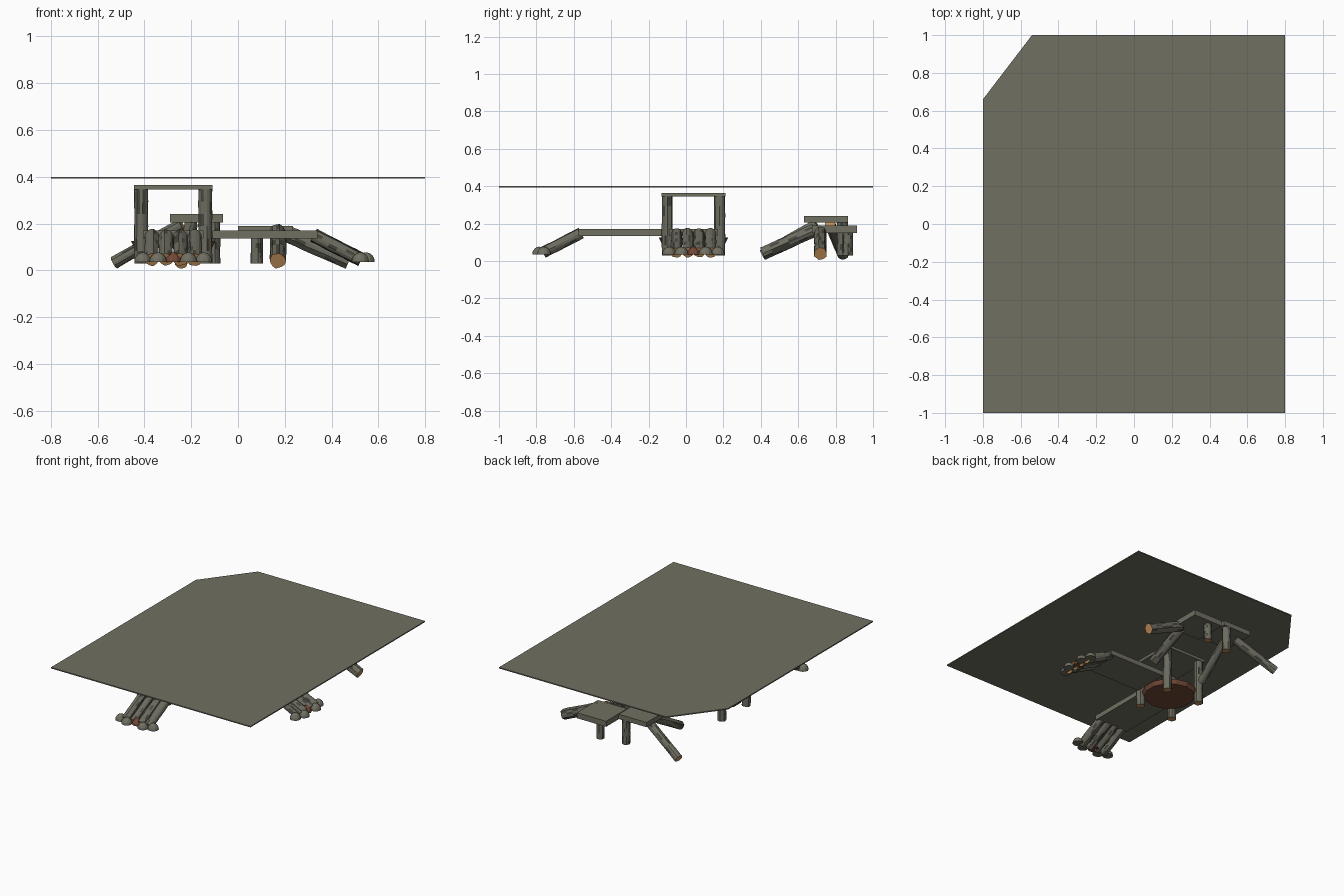
import bpy, bmesh, math, random
from mathutils import Vector, Matrix

if "Cube" in bpy.data.objects:
    bpy.data.objects.remove(bpy.data.objects["Cube"])

random.seed(4)


def mat(name, rgb):
    m = bpy.data.materials.new(name)
    m.diffuse_color = (*rgb, 1)
    m.use_nodes = True
    m.node_tree.nodes["Principled BSDF"].inputs["Base Color"].default_value = m.diffuse_color
    return m


GREY = mat("grey_wood", (0.165, 0.16, 0.122))
BARK = mat("grey_bark", (0.15, 0.148, 0.115))
DARK = mat("dark_bark", (0.06, 0.06, 0.046))
TAN = mat("cut_wood", (0.52, 0.27, 0.10))
BROWN = mat("red_brown", (0.17, 0.065, 0.038))


def finish(bm, name, mats):
    bmesh.ops.recalc_face_normals(bm, faces=bm.faces)
    me = bpy.data.meshes.new(name)
    bm.to_mesh(me)
    bm.free()
    for m in mats:
        me.materials.append(m)
    ob = bpy.data.objects.new(name, me)
    bpy.context.collection.objects.link(ob)
    return ob


def box(name, x0, x1, y0, y1, z0, z1, m=GREY):
    bm = bmesh.new()
    bmesh.ops.create_cube(bm, size=1)
    for v in bm.verts:
        v.co = ((x0 + x1) / 2 + v.co.x * (x1 - x0),
                (y0 + y1) / 2 + v.co.y * (y1 - y0),
                (z0 + z1) / 2 + v.co.z * (z1 - z0))
    return finish(bm, name, [m])


def log(name, a, b, r, sides=14, rings=7):
    """Rough barked log from a to b with pale cut ends."""
    a, b = Vector(a), Vector(b)
    d = b - a
    rot = d.to_track_quat('Z', 'Y').to_matrix()
    groove = [random.choice((1.0, 0.97, 0.9)) for _ in range(sides)]
    bm = bmesh.new()
    loops = []
    for i in range(rings):
        z = d.length * i / (rings - 1)
        loop = []
        for k in range(sides):
            t = 2 * math.pi * k / sides
            rr = r * groove[k] * random.uniform(0.95, 1.04)
            loop.append(bm.verts.new(a + rot @ Vector((rr * math.cos(t), rr * math.sin(t), z))))
        loops.append(loop)
    for lo, hi in zip(loops, loops[1:]):
        for k in range(sides):
            n = (k + 1) % sides
            f = bm.faces.new((lo[k], lo[n], hi[n], hi[k]))
            f.material_index = 1 if random.random() < 0.15 else 0
    for loop in (loops[0], loops[-1]):
        bm.faces.new(loop).material_index = 2
    return finish(bm, name, [BARK, DARK, TAN])


def dome(name, x, y, z, r, h, m):
    """Half ball resting flat at height z."""
    bm = bmesh.new()
    bmesh.ops.create_uvsphere(bm, u_segments=12, v_segments=8, radius=r)
    g = bm.verts[:] + bm.edges[:] + bm.faces[:]
    bmesh.ops.bisect_plane(bm, geom=g, plane_co=(0, 0, 0), plane_no=(0, 0, -1), clear_outer=True)
    bmesh.ops.holes_fill(bm, edges=[e for e in bm.edges if e.is_boundary])
    for v in bm.verts:
        v.co = (x + v.co.x, y + v.co.y, z + v.co.z * h / r)
    return finish(bm, name, [m])


# Large thin cover sheet with one clipped corner
bm = bmesh.new()
outline = [(-0.8, -1), (0.8, -1), (0.8, 1), (-0.54, 1), (-0.8, 0.66)]
face = bm.faces.new([bm.verts.new((x, y, 0.392)) for x, y in outline])
new = bmesh.ops.extrude_face_region(bm, geom=[face])
for v in new['geom']:
    if isinstance(v, bmesh.types.BMVert):
        v.co.z = 0.4
finish(bm, "cover_sheet", [GREY])

# Square tower: top plate on four posts, round brown tray between
CX, CY = -0.277, 0.04
box("tower_top", -0.445, -0.11, -0.13, 0.21, 0.345, 0.365)
for sx in (-1, 1):
    for sy in (-1, 1):
        x, y = CX + sx * 0.137, CY + sy * 0.14
        log("tower_post", (x, y, 0.03), (x, y, 0.347), 0.03)
bm = bmesh.new()
bmesh.ops.create_cone(bm, cap_ends=True, segments=14, radius1=0.17, radius2=0.185, depth=0.03,
                      matrix=Matrix.Translation((CX, CY, 0.11)))
finish(bm, "round_tray", [BROWN])

# Two walkways ending in a ramp of four logs and five stones
box("side_walkway", -0.11, 0.34, CY - 0.13, CY + 0.13, 0.135, 0.17)
box("front_walkway", CX - 0.13, CX + 0.13, -0.575, -0.13, 0.135, 0.17)


def place(side, dist, lat, z):
    return (CX + dist, CY + lat, z) if side else (CX + lat, CY - dist, z)


for side in (True, False):
    for i in range(4):
        lat = (i - 1.5) * 0.061
        log("ramp_log", place(side, 0.805, lat, 0.045), place(side, 0.60, lat, 0.15), 0.031)
    for lat, dist in ((-0.13, 0.80), (-0.065, 0.825), (0, 0.795), (0.065, 0.825), (0.13, 0.80)):
        x, y, z = place(side, dist, lat, 0.035)
        dome("ramp_stone", x, y, z, 0.037, 0.042, BROWN if lat == 0 else GREY)

# Low rear platforms with upright and leaning logs
box("rear_platform_low", 0.0, 0.235, 0.675, 0.915, 0.15, 0.19)
box("rear_platform_high", -0.29, -0.065, 0.63, 0.865, 0.205, 0.24)
log("rear_post", (0.08, 0.865, 0.03), (0.08, 0.865, 0.16), 0.028)
log("rear_post", (-0.105, 0.836, 0.03), (-0.105, 0.836, 0.21), 0.03)
log("leaning_log", (0.17, 0.41, 0.04), (0.17, 0.69, 0.165), 0.037)
log("leaning_log", (0.475, 0.718, 0.04), (0.2, 0.718, 0.16), 0.037)
log("leaning_log", (-0.53, 0.84, 0.032), (-0.24, 0.77, 0.195), 0.03)
log("leaning_log", (-0.245, 0.41, 0.032), (-0.2, 0.70, 0.195), 0.03)
